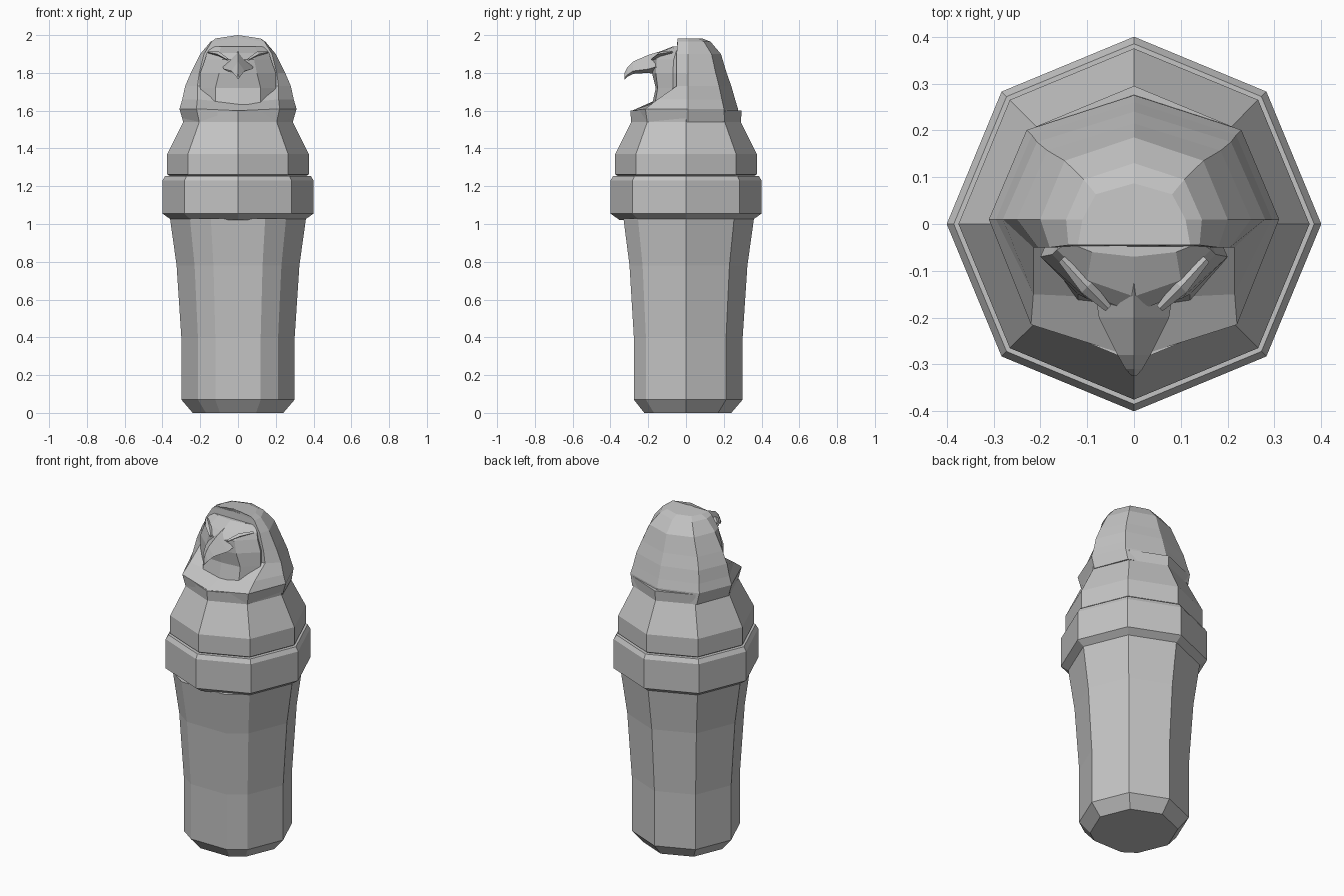
import bpy, bmesh, math
from mathutils import Vector

cube = bpy.data.objects.get("Cube")
if cube:
    bpy.data.objects.remove(cube, do_unlink=True)

stone = bpy.data.materials.new("grey stone")
stone.use_nodes = True
GREY = (0.55, 0.55, 0.55, 1)
stone.diffuse_color = GREY
stone.node_tree.nodes["Principled BSDF"].inputs["Base Color"].default_value = GREY


def loft(name, rings):
    """Skin closed rings of equal length and cap both ends."""
    bm = bmesh.new()
    loops = [[bm.verts.new(p) for p in ring] for ring in rings]
    n = len(loops[0])
    for a, b in zip(loops, loops[1:]):
        for i in range(n):
            j = (i + 1) % n
            bm.faces.new((a[i], a[j], b[j], b[i]))
    bm.faces.new(loops[0][::-1])
    bm.faces.new(loops[-1])
    bmesh.ops.recalc_face_normals(bm, faces=bm.faces)
    mesh = bpy.data.meshes.new(name)
    bm.to_mesh(mesh)
    bm.free()
    mesh.materials.append(stone)
    ob = bpy.data.objects.new(name, mesh)
    bpy.context.collection.objects.link(ob)
    return ob


def octagon(z, r):
    return [(r * math.cos(k * math.pi / 4), r * math.sin(k * math.pi / 4), z) for k in range(8)]


def mirrored(half):
    """Complete a ring whose first and last points lie on the middle plane."""
    return half + [(-x, y, z) for x, y, z in half[-2:0:-1]]


# tapering jar with a flattened front
def jar_ring(z, r):
    ring = octagon(z, r)
    ring[6:7] = [(-0.4 * r, -0.92 * r, z), (0.4 * r, -0.92 * r, z)]
    return ring


loft("jar_body", [jar_ring(z, r) for z, r in
     [(0, 0.24), (0.07, 0.3), (0.4, 0.3), (0.78, 0.325), (1.03, 0.36)]])

# thick rim
loft("jar_rim", [octagon(z, r) for z, r in
     [(1.02, 0.35), (1.055, 0.4), (1.23, 0.4), (1.255, 0.385)]])

# stepped lid
loft("lid", [octagon(z, r) for z, r in
     [(1.25, 0.355), (1.263, 0.375), (1.37, 0.375), (1.54, 0.29), (1.6, 0.295)]])


# hood, open at the front: side width, back depth, front edge x and y, middle y
def hood_ring(z, w, b, e, f, mid, lift=0):
    return mirrored([(0, b, z), (0.74 * w, 0.73 * b, z), (w, 0.01, z), (e, f, z), (0, mid, z + lift)])


loft("hood", [hood_ring(*row) for row in [
    (1.54, 0.29, 0.28, 0.205, -0.205, -0.28),
    (1.61, 0.31, 0.275, 0.22, -0.215, -0.285, -0.01),
    (1.66, 0.295, 0.26, 0.215, -0.15, -0.16, -0.02),
    (1.73, 0.28, 0.24, 0.215, -0.05, -0.05),
    (1.8, 0.25, 0.215, 0.205, -0.05, -0.05),
    (1.9, 0.2, 0.185, 0.18, -0.05, -0.05),
    (1.965, 0.145, 0.13, 0.14, -0.045, -0.045, 0.02),
    (1.982, 0.11, 0.087, 0.12, -0.045, -0.045, 0.018)]])


# bird face: middle y, cheek x and y, outer x and y
def face_ring(z, mid, cx, cy, ox, oy):
    return mirrored([(0, mid, z), (cx, cy, z), (ox, oy, z), (ox * 0.8, 0.02, z), (0, 0.03, z)])


loft("face", [face_ring(*row) for row in [
    (1.63, -0.18, 0.12, -0.165, 0.18, -0.09),
    (1.72, -0.16, 0.12, -0.15, 0.2, -0.07),
    (1.8, -0.18, 0.1, -0.16, 0.2, -0.07),
    (1.87, -0.19, 0.085, -0.155, 0.175, -0.065),
    (1.905, -0.155, 0.1, -0.12, 0.165, -0.055),
    (1.94, -0.07, 0.09, -0.06, 0.14, -0.04)]])

# hooked beak: y, half width, top, side and underside heights
loft("beak", [[(0, y, top), (w, y, side), (0, y, low), (-w, y, side)] for y, w, top, side, low in [
    (-0.1, 0.09, 1.925, 1.85, 1.78),
    (-0.2, 0.075, 1.895, 1.82, 1.8),
    (-0.28, 0.035, 1.86, 1.81, 1.795),
    (-0.31, 0.018, 1.83, 1.79, 1.78),
    (-0.325, 0.005, 1.8, 1.775, 1.765)]])

# slanted brow ridges
for side, word in ((1, "left"), (-1, "right")):
    path = [Vector((side * x, y, z)) for x, y, z in
            [(0.055, -0.18, 1.872), (0.1, -0.135, 1.9), (0.155, -0.075, 1.91)]]
    sizes = [0.006, 0.012, 0.006]
    loft(word + "_brow", [[p + Vector((0, 0, s)), p + Vector((side * s, -s, 0)),
                          p - Vector((0, 0, s)), p - Vector((side * s, -s, 0))]
                         for p, s in zip(path, sizes)])
